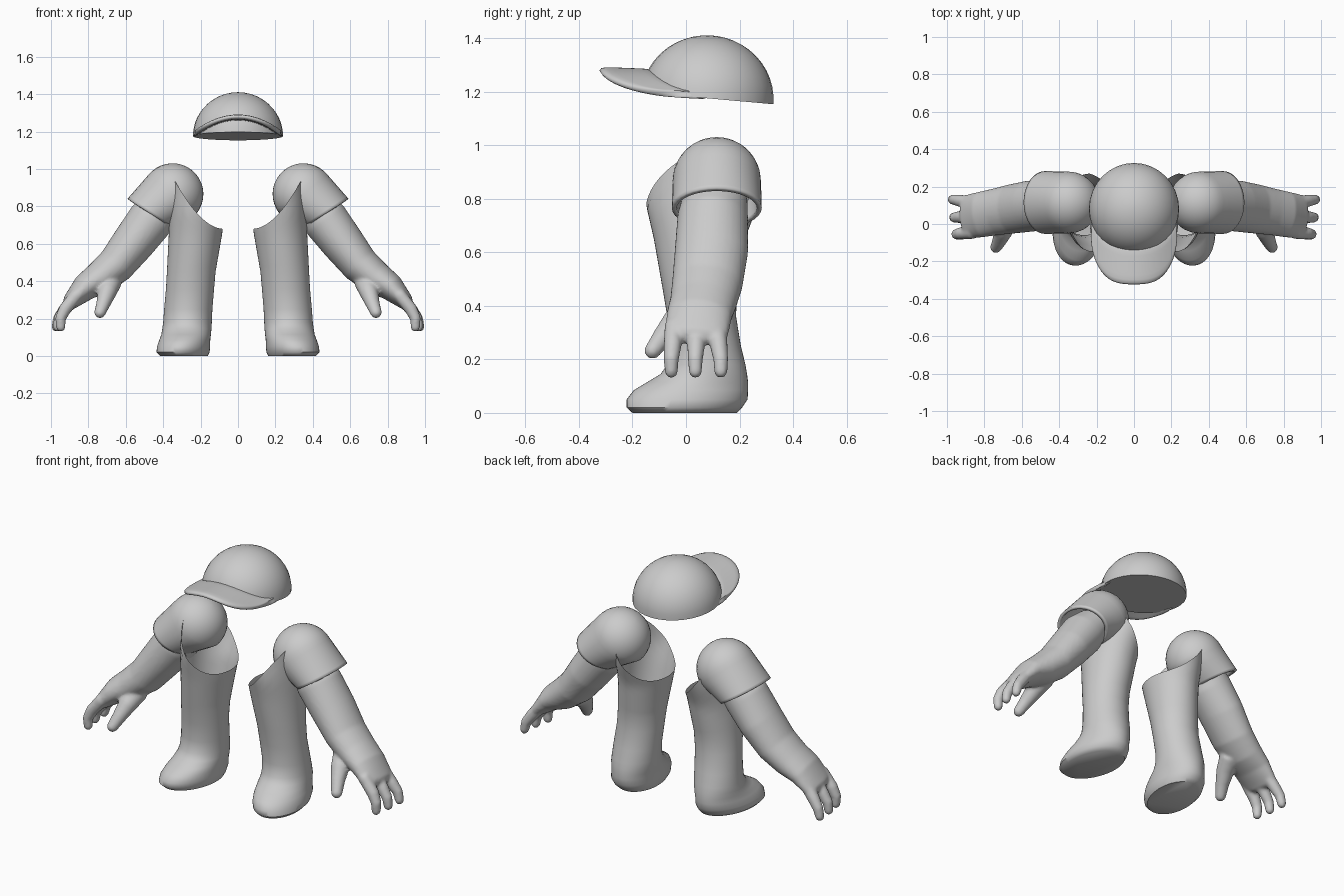
import bpy, bmesh
from math import sin, cos, pi, radians, sqrt
from mathutils import Vector

if "Cube" in bpy.data.objects:
    bpy.data.objects.remove(bpy.data.objects["Cube"], do_unlink=True)

grey = bpy.data.materials.new("light_grey")
grey.use_nodes = True
grey.diffuse_color = (0.6, 0.6, 0.6, 1)
grey.node_tree.nodes["Principled BSDF"].inputs["Base Color"].default_value = (0.6, 0.6, 0.6, 1)

SEGS = 32
Y = Vector((0, 1, 0))


def ring(center, normal, ra, rb):
    """Ellipse around a normal; ra lies across y, rb along y."""
    n = Vector(normal).normalized()
    u = Y.cross(n).normalized()
    v = n.cross(u)
    steps = [2 * pi * i / SEGS for i in range(SEGS)]
    return [Vector(center) + u * ra * cos(a) + v * rb * sin(a) for a in steps]


def loft(bm, rings, closed=True, cap_start=True, cap_end=True):
    rows = [[bm.verts.new(p) for p in r] for r in rings]
    count = len(rows[0])
    for a, b in zip(rows, rows[1:]):
        for i in range(count if closed else count - 1):
            j = (i + 1) % count
            bm.faces.new((a[i], a[j], b[j], b[i]))
    if closed and cap_start:
        bm.faces.new(rows[0][::-1])
    if closed and cap_end:
        bm.faces.new(rows[-1])


def tube(bm, stations):
    """Round-ended tube through (center, ra, rb) stations."""
    pts = [Vector(s[0]) for s in stations]
    last = len(pts) - 1
    rings = []
    for i, (_, ra, rb) in enumerate(stations):
        t = pts[min(i + 1, last)] - pts[max(i - 1, 0)]
        rings.append(ring(pts[i], t, ra, rb))
    t = (pts[-1] - pts[-2]).normalized()
    _, ra, rb = stations[-1]
    for k in (25, 50, 70, 84):
        a = radians(k)
        rings.append(ring(pts[-1] + t * min(ra, rb) * sin(a), t, ra * cos(a), rb * cos(a)))
    loft(bm, rings)


def finish(name, bm, mirror=False):
    bmesh.ops.recalc_face_normals(bm, faces=bm.faces)
    me = bpy.data.meshes.new(name)
    bm.to_mesh(me)
    bm.free()
    me.materials.append(grey)
    me.shade_smooth()
    me.set_sharp_from_angle(angle=radians(50))
    ob = bpy.data.objects.new(name, me)
    bpy.context.collection.objects.link(ob)
    if mirror:
        add_mirror(ob)
    return ob


def add_mirror(ob):
    mod = ob.modifiers.new("Mirror", 'MIRROR')
    mod.use_mirror_merge = False


# Cap dome, tipped slightly back, with a closed underside
bm = bmesh.new()
up = Vector((0, 0.09, 1)).normalized()
base = Vector((0, 0.08, 1.175))
loft(bm, [ring(base + up * 0.235 * sin(a), up, 0.241 * cos(a), 0.247 * cos(a))
          for a in [radians(k) for k in (0, 8, 16, 24, 32, 40, 48, 56, 64, 72, 80, 86, 89)]])
finish("cap_dome", bm)

# Cap brim: an arched sheet reaching forward from the dome
bm = bmesh.new()
outer, inner = [], []
for i in range(25):
    u = sin(pi * (i / 24 - 0.5))
    x, z = 0.232 * u, 1.272 - 0.09 * u * u
    front = -0.325 * max(1 - abs(u) ** 3, 0) ** 0.42
    depth = 0.225 ** 2 - x * x - (z - 1.175) ** 2
    outer.append(Vector((x, front, z + 0.008)))
    inner.append(Vector((x, 0.08 - sqrt(max(depth, 0)), z)))
loft(bm, [[p.lerp(q, k / 4) for p, q in zip(inner, outer)] for k in range(5)], closed=False)
brim = finish("cap_brim", bm)
solid = brim.modifiers.new("Thickness", 'SOLIDIFY')
solid.thickness, solid.offset = 0.026, 0
brim.modifiers.new("Round", 'SUBSURF').levels = 1

# Sleeves: rounded shoulder running into an open cuff
bm = bmesh.new()
shoulder = Vector((0.35, 0.115, 0.865))
axis = Vector((0.62, 0, -0.78)).normalized()
cuff_axis = Vector((0.55, 0, -0.84)).normalized()
cuff = Vector((0.475, 0.115, 0.765))
rings = [ring(shoulder - axis * 0.165 * cos(a), axis, 0.165 * sin(a), 0.165 * sin(a))
         for a in [radians(k) for k in (2, 10, 20, 30, 40, 50, 60, 70, 80, 90)]]
for k in (0.33, 0.66, 0.9, 1):
    rings.append(ring(shoulder.lerp(cuff, k), axis.lerp(cuff_axis, k),
                      0.165 - 0.027 * k, 0.165 + 0.003 * k))
loft(bm, rings, cap_end=False)
sleeve = finish("sleeves", bm)
solid = sleeve.modifiers.new("Thickness", 'SOLIDIFY')
solid.thickness, solid.offset = 0.018, -1
add_mirror(sleeve)

# Arms with three fingers and a thumb, blended into one skin
bm = bmesh.new()
tube(bm, [((0.40, 0.11, 0.81), 0.10, 0.12),
          ((0.465, 0.10, 0.73), 0.123, 0.132),
          ((0.56, 0.095, 0.605), 0.114, 0.137),
          ((0.655, 0.08, 0.485), 0.101, 0.132),
          ((0.74, 0.065, 0.415), 0.090, 0.125),
          ((0.82, 0.05, 0.365), 0.072, 0.122),
          ((0.885, 0.04, 0.30), 0.048, 0.118)])
for y0, y1, tip in ((-0.045, -0.055, 0.948), (0.04, 0.035, 0.965), (0.115, 0.13, 0.972)):
    tube(bm, [((0.86, y0, 0.33), 0.035, 0.035),
              ((0.925, (y0 + y1) / 2, 0.25), 0.034, 0.033),
              (((tip + 0.94) / 2 + 0.005, y1, 0.20), 0.029, 0.028),
              ((tip, y1, 0.155), 0.025, 0.025)])
tube(bm, [((0.68, 0.03, 0.40), 0.06, 0.06),
          ((0.70, -0.04, 0.34), 0.05, 0.05),
          ((0.72, -0.09, 0.28), 0.038, 0.038),
          ((0.738, -0.125, 0.232), 0.031, 0.031)])
arm = finish("arms_and_hands", bm)
skin = arm.modifiers.new("Blend", 'REMESH')
skin.mode, skin.voxel_size, skin.use_smooth_shade = 'VOXEL', 0.009, True
relax = arm.modifiers.new("Relax", 'SMOOTH')
relax.factor, relax.iterations = 0.5, 5
add_mirror(arm)

# Legs: (height, inner x, outer x, front y, back y), open at the slanted top
PROFILE = [(0.0, 0.16, 0.41, -0.20, 0.19), (0.02, 0.15, 0.43, -0.222, 0.21),
           (0.05, 0.148, 0.43, -0.222, 0.23), (0.085, 0.148, 0.42, -0.195, 0.232),
           (0.115, 0.145, 0.41, -0.145, 0.232), (0.145, 0.142, 0.405, -0.095, 0.228),
           (0.18, 0.14, 0.40, -0.07, 0.222), (0.25, 0.137, 0.395, -0.06, 0.205),
           (0.36, 0.128, 0.385, -0.07, 0.187), (0.45, 0.12, 0.38, -0.085, 0.19),
           (0.65, 0.085, 0.37, -0.12, 0.22), (0.78, 0.07, 0.365, -0.15, 0.27),
           (0.85, 0.065, 0.36, -0.148, 0.285), (1.0, 0.05, 0.355, -0.13, 0.28)]


def leg_point(a, z):
    for lo, hi in zip(PROFILE, PROFILE[1:]):
        if z <= hi[0]:
            break
    k = (z - lo[0]) / (hi[0] - lo[0])
    x0, x1, y0, y1 = [p + (q - p) * k for p, q in zip(lo[1:], hi[1:])]
    y = (y0 + y1) / 2 + (y1 - y0) / 2 * sin(a)
    splay = 0.12 * max(0, 1 - z / 0.15) * (0.03 - y)  # toes turn outwards
    return Vector(((x0 + x1) / 2 + (x1 - x0) / 2 * cos(a) + splay, y, z))


bm = bmesh.new()
angles = [2 * pi * i / 48 for i in range(48)]
rings = [[leg_point(a, p[0]) for a in angles] for p in PROFILE[:10]]
for k in range(1, 9):
    row = []
    for a in angles:
        rim = 0.68 + 0.29 * ((cos(a) + 1) / 2) ** 1.8
        row.append(leg_point(a, 0.45 + (rim - 0.45) * k / 8))
    rings.append(row)
loft(bm, rings, cap_end=False)
finish("legs_and_feet", bm, mirror=True)
